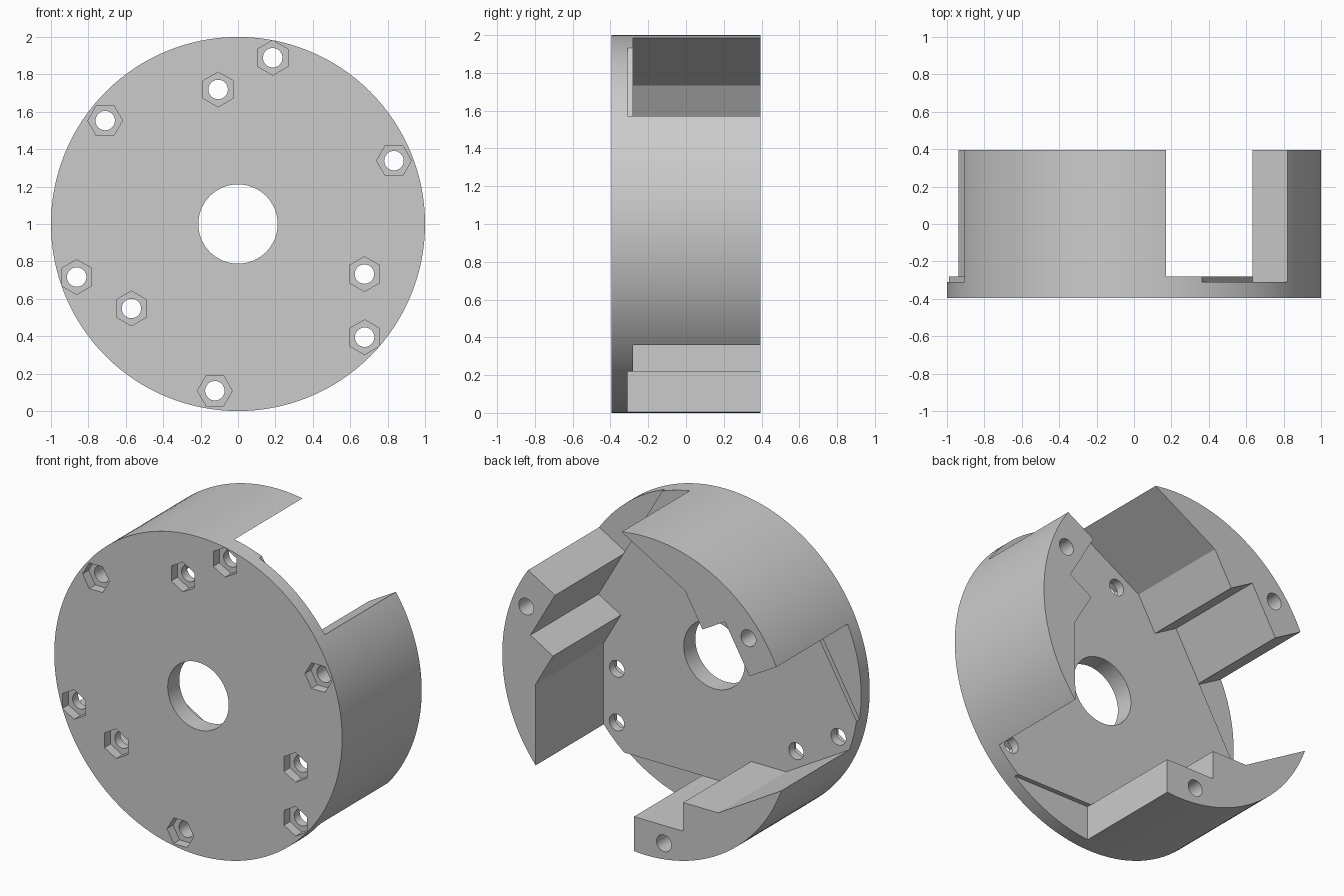
import bpy, bmesh
from math import sin, cos, pi, radians
from mathutils import Vector

if "Cube" in bpy.data.objects:
    bpy.data.objects.remove(bpy.data.objects["Cube"])

FRONT, BACK = -0.395, 0.395
FLOOR, RECESS = -0.28, -0.31
CLEAR = 0.6          # cutters reach past the body
AXIS_Z = 1.0


def turned(points, k):
    """Rotate profile points by k thirds of a turn about the axle."""
    c, s = cos(k * 2 * pi / 3), sin(k * 2 * pi / 3)
    return [(x * c - z * s, x * s + z * c) for x, z in points]


def ring(radius, sides, centre=(0, 0), start=0):
    return [(centre[0] + radius * cos(start + 2 * pi * i / sides),
             centre[1] + radius * sin(start + 2 * pi * i / sides)) for i in range(sides)]


def prisms(name, outlines, y0, y1):
    """One object holding a prism along y for every outline."""
    bm = bmesh.new()
    for outline in outlines:
        face = bm.faces.new([bm.verts.new((x, y0, z + AXIS_Z)) for x, z in outline])
        grown = bmesh.ops.extrude_face_region(bm, geom=[face])["geom"]
        verts = [g for g in grown if isinstance(g, bmesh.types.BMVert)]
        bmesh.ops.translate(bm, verts=verts, vec=Vector((0, y1 - y0, 0)))
    bmesh.ops.recalc_face_normals(bm, faces=bm.faces[:])
    mesh = bpy.data.meshes.new(name)
    bm.to_mesh(mesh)
    bm.free()
    obj = bpy.data.objects.new(name, mesh)
    bpy.context.collection.objects.link(obj)
    return obj


# Solid drum
drum = prisms("drum_housing", [ring(1, 128)], FRONT, BACK)

# Cavity that leaves three stepped posts standing on the plate
post = [(-1.37, -0.093), (-0.5, -0.6), (-0.257, -0.6), (-0.257, -0.78),
        (0.085, -0.78), (0.085, -1.3)]
cavity = prisms("cavity_cutter", [[p for k in range(3) for p in turned(post, k)]],
                FLOOR, CLEAR)

# Shallow rim recess beside each post
step = [(0.085, -0.78), (0.085, -1.3), (1.2, -1.3), (1.2, -0.78)]
recesses = prisms("recess_cutter", [turned(step, k) for k in range(3)], RECESS, 0)

# Axle bore, bolt holes and hexagonal nut pockets: radius, angle, hexagon start
bolts = [(0.908, 78.2, 90), (0.9, 22.1, 0), (0.727, 98.4, 90)]
shafts, pockets = [ring(0.212, 64)], []
for radius, angle, start in bolts:
    for k in range(3):
        a = radians(angle + 120 * k)
        spot = (radius * cos(a), radius * sin(a))
        shafts.append(ring(0.052, 32, spot))
        pockets.append(ring(0.093, 6, spot, radians(start)))
shafts = prisms("bore_cutter", shafts, -CLEAR, CLEAR)
pockets = prisms("nut_pocket_cutter", pockets, -CLEAR, FRONT + 0.06)

# Cut everything and bake the result
cutters = [cavity, recesses, shafts, pockets]
for cutter in cutters:
    cutter.hide_render = True
    mod = drum.modifiers.new(cutter.name, "BOOLEAN")
    mod.operation, mod.solver, mod.object = "DIFFERENCE", "EXACT", cutter
graph = bpy.context.evaluated_depsgraph_get()
baked = bpy.data.meshes.new_from_object(drum.evaluated_get(graph))
drum.modifiers.clear()
drum.data = baked
for cutter in cutters:
    bpy.data.objects.remove(cutter)

# Plain grey
grey = bpy.data.materials.new("plain_grey")
grey.use_nodes = True
colour = (0.6, 0.6, 0.6, 1)
grey.diffuse_color = colour
grey.node_tree.nodes["Principled BSDF"].inputs["Base Color"].default_value = colour
drum.data.materials.clear()
drum.data.materials.append(grey)

bpy.ops.object.select_all(action="DESELECT")
drum.select_set(True)
bpy.context.view_layer.objects.active = drum
bpy.ops.object.shade_smooth_by_angle(angle=radians(25))
